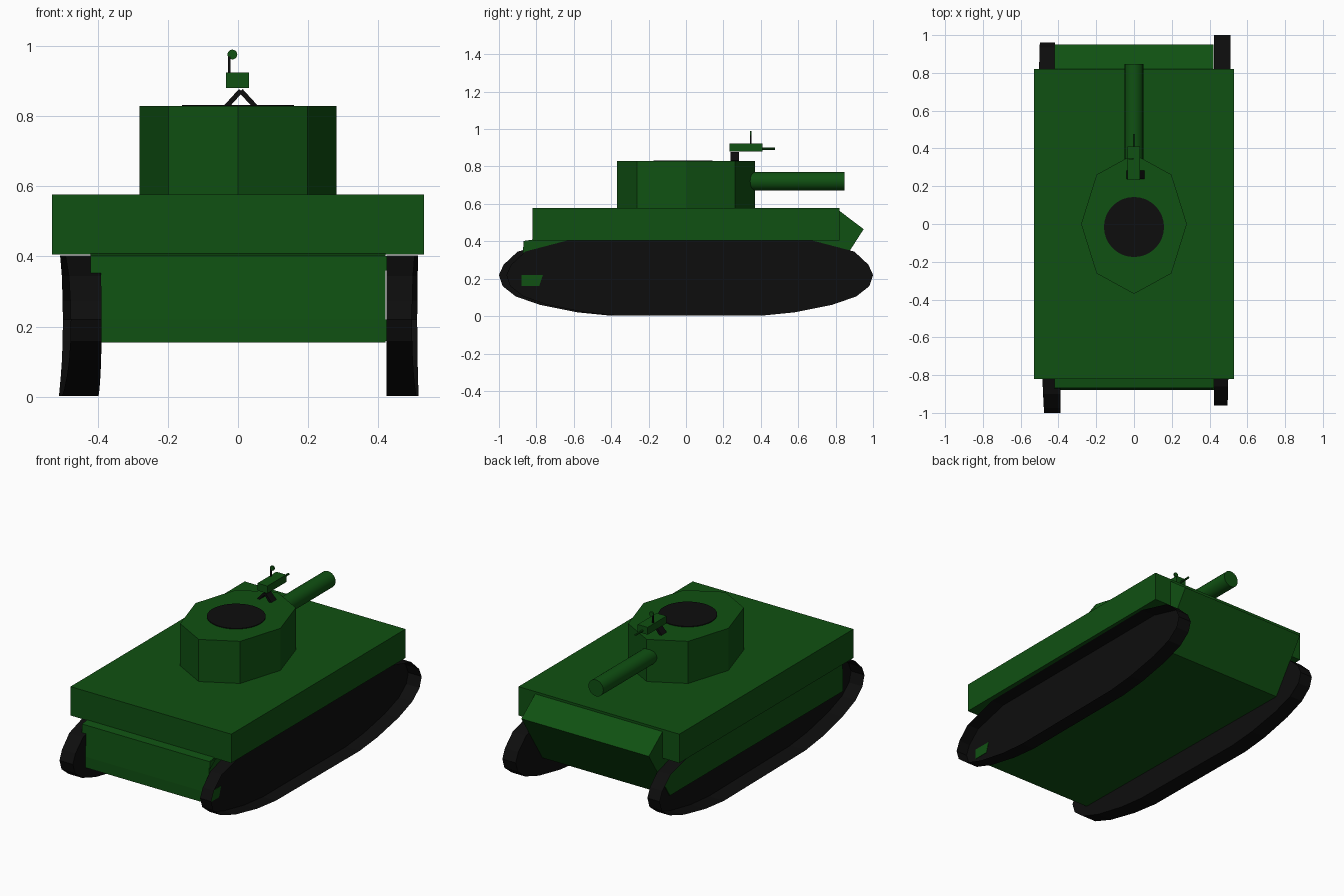
import bpy, bmesh, math
from mathutils import Matrix, Vector

if "Cube" in bpy.data.objects:
    bpy.data.objects.remove(bpy.data.objects["Cube"])


def material(name, color):
    m = bpy.data.materials.new(name)
    m.diffuse_color = (*color, 1)
    m.use_nodes = True
    m.node_tree.nodes["Principled BSDF"].inputs["Base Color"].default_value = m.diffuse_color
    return m


GREEN = material("army green", (0.005, 0.082, 0.006))
BLACK = material("rubber black", (0.004, 0.004, 0.004))


def finish(name, bm, mat):
    bmesh.ops.recalc_face_normals(bm, faces=bm.faces[:])
    me = bpy.data.meshes.new(name)
    bm.to_mesh(me)
    bm.free()
    me.materials.append(mat)
    ob = bpy.data.objects.new(name, me)
    bpy.context.collection.objects.link(ob)
    return ob


def box(name, lo, hi, mat):
    bm = bmesh.new()
    bmesh.ops.create_cube(bm, size=1)
    for v in bm.verts:
        v.co = Vector([lo[i] + (v.co[i] + 0.5) * (hi[i] - lo[i]) for i in range(3)])
    return finish(name, bm, mat)


def rod(name, a, b, r, mat, sides=16, scale=(1, 1, 1), turn=0.0):
    """Cylinder between two points; scale is applied across its section first."""
    a, b = Vector(a), Vector(b)
    d = b - a
    bm = bmesh.new()
    bmesh.ops.create_cone(bm, cap_ends=True, segments=sides, radius1=r, radius2=r, depth=d.length)
    bmesh.ops.rotate(bm, verts=bm.verts, matrix=Matrix.Rotation(turn, 3, 'Z'))
    bmesh.ops.scale(bm, verts=bm.verts, vec=scale)
    mat4 = Matrix.Translation((a + b) / 2) @ d.to_track_quat('Z', 'Y').to_matrix().to_4x4()
    bmesh.ops.transform(bm, verts=bm.verts, matrix=mat4)
    return finish(name, bm, mat)


def extrude_x(name, pts, x0, x1, mat):
    bm = bmesh.new()
    f = bm.faces.new([bm.verts.new((x0, y, z)) for y, z in pts])
    ext = bmesh.ops.extrude_face_region(bm, geom=[f])["geom"]
    for v in ext:
        if isinstance(v, bmesh.types.BMVert):
            v.co.x = x1
    # the start face stays as the second cap
    if len(bm.faces) < len(pts) + 2:
        bm.faces.new([v for v in bm.verts if abs(v.co.x - x0) < 1e-6])
    return finish(name, bm, mat)


# Hull: wide upper box and narrower lower body with wedge nose
box("upper_hull", (-0.53, -0.82, 0.405), (0.53, 0.82, 0.577), GREEN)
extrude_x("lower_hull", [(0.82, 0.563), (0.95, 0.465), (0.75, 0.155), (-0.88, 0.155),
                         (-0.88, 0.22), (-0.868, 0.402), (-0.81, 0.41)], -0.42, 0.42, GREEN)

# Tracks: shallow tubs, closed towards the hull and open outwards
half = [(0.39, 0.003), (0.56, 0.02), (0.76, 0.06), (0.89, 0.105), (0.96, 0.16),
        (0.98, 0.22), (0.955, 0.275), (0.88, 0.345), (0.66, 0.403)]
profile = half + [(-y, z) for y, z in reversed(half)]


def track(name, y0, inner, outer, bulge):
    """inner and outer are x values at the (rear, front) ends."""
    def x_at(pair, y):
        t = (y + 1) / 2
        return pair[0] + (pair[1] - pair[0]) * t
    bm = bmesh.new()
    a = [bm.verts.new((x_at(inner, y), y + y0, z)) for y, z in profile]
    b = [bm.verts.new((x_at(outer, y) + bulge * (1 - y * y), y + y0, z)) for y, z in profile]
    n = len(a)
    bm.faces.new(a)
    for i in range(n):
        j = (i + 1) % n
        bm.faces.new((a[i], a[j], b[j], b[i]))
    return finish(name, bm, BLACK)


track("right_track", 0.02, (0.4225, 0.4225), (0.495, 0.51), 0.01)
track("left_track", -0.02, (-0.388, -0.418), (-0.475, -0.498), -0.022)

# Hull corners showing through the rear of the right track
extrude_x("rear_corner_low", [(-0.88, 0.16), (-0.785, 0.16), (-0.765, 0.22), (-0.88, 0.22)],
          0.419, 0.4245, GREEN)
extrude_x("rear_corner_high", [(-0.868, 0.36), (-0.81, 0.402), (-0.868, 0.402)],
          0.419, 0.4245, GREEN)

# Turret, hatch and main gun
rod("turret", (0, 0, 0.577), (0, 0, 0.828), 1, GREEN, 8, (0.28, 0.37, 1))
rod("hatch", (0, -0.016, 0.826), (0, -0.016, 0.832), 0.159, BLACK, 32)
gun = rod("main_gun", (0, 0.3, 0.721), (0, 0.848, 0.721), 0.049, GREEN, 24)

# Roof machine gun on an inverted V stand
for side, x in (("left", -0.034), ("right", 0.05)):
    extr = rod(side + "_stand_leg", (x, 0.26, 0.826), (0.008, 0.26, 0.872), 0.0099, BLACK, 4,
               (1, 1, 1), math.pi / 4)
    for v in extr.data.vertices:
        v.co.y = 0.237 if v.co.y < 0.26 else 0.284
box("machine_gun_body", (-0.034, 0.232, 0.88), (0.031, 0.41, 0.924), GREEN)
rod("machine_gun_barrel", (0, 0.4, 0.895), (0, 0.477, 0.895), 0.006, GREEN, 8)
box("sight_post", (-0.028, 0.342, 0.92), (-0.022, 0.35, 0.97), BLACK)
rod("sight_disc", (-0.016, 0.342, 0.975), (-0.016, 0.35, 0.975), 0.014, GREEN, 16)

# Smooth the round barrel only
bpy.ops.object.select_all(action='DESELECT')
gun.select_set(True)
bpy.context.view_layer.objects.active = gun
bpy.ops.object.shade_smooth_by_angle(angle=math.radians(30))
